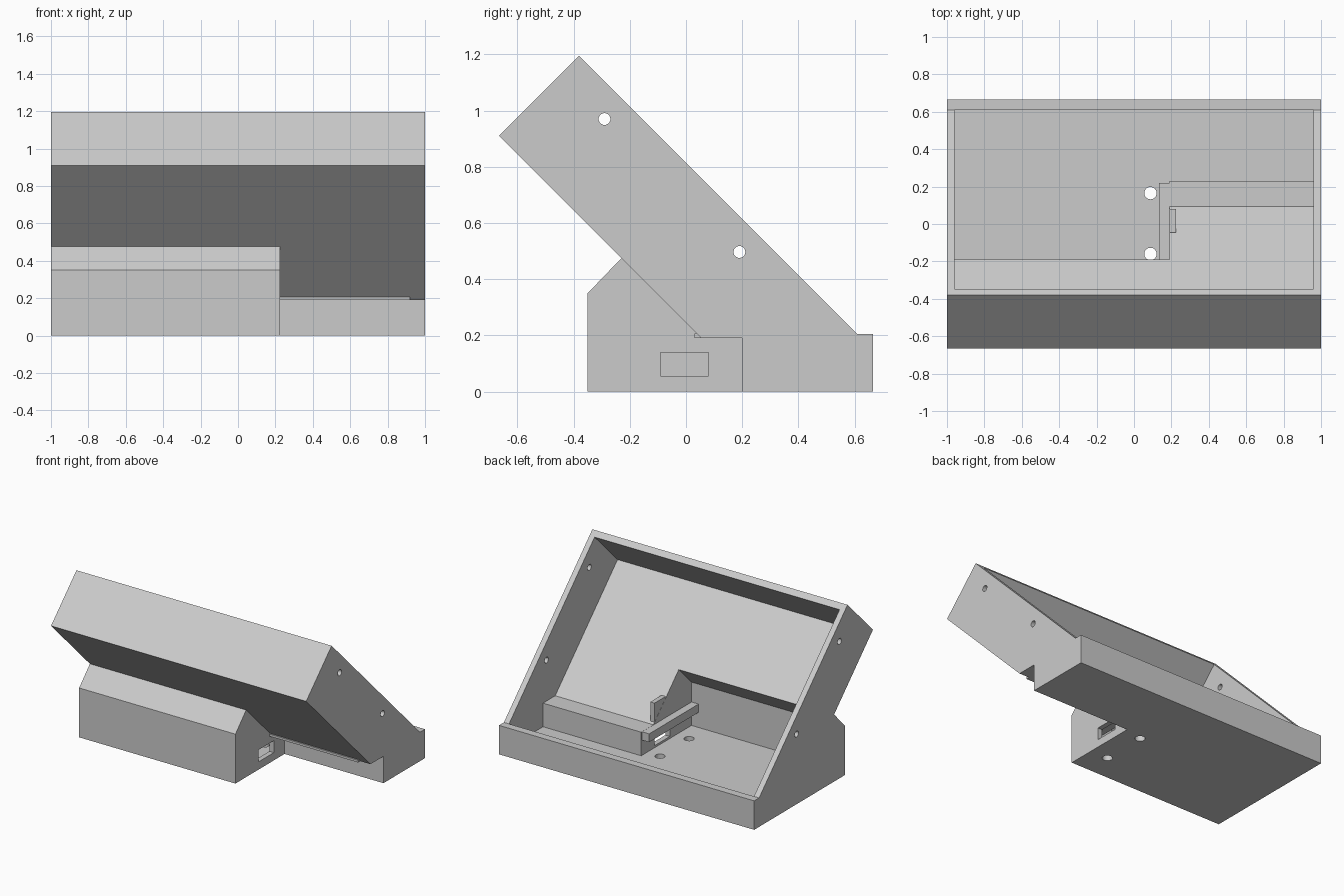
import bpy, bmesh, math

cube = bpy.data.objects.get("Cube")
if cube:
    bpy.data.objects.remove(cube, do_unlink=True)

grey = bpy.data.materials.new("plain_grey")
grey.use_nodes = True
colour = (0.6, 0.6, 0.6, 1)
grey.diffuse_color = colour
grey.node_tree.nodes["Principled BSDF"].inputs["Base Color"].default_value = colour


def prism(name, profile, x0, x1):
    """Extrude a (y, z) side profile from x0 to x1."""
    bm = bmesh.new()
    face = bm.faces.new([bm.verts.new((x0, y, z)) for y, z in profile])
    ext = bmesh.ops.extrude_face_region(bm, geom=[face])
    verts = [v for v in ext["geom"] if isinstance(v, bmesh.types.BMVert)]
    bmesh.ops.translate(bm, verts=verts, vec=(x1 - x0, 0, 0))
    bmesh.ops.recalc_face_normals(bm, faces=bm.faces)
    mesh = bpy.data.meshes.new(name)
    bm.to_mesh(mesh)
    bm.free()
    mesh.materials.append(grey)
    obj = bpy.data.objects.new(name, mesh)
    bpy.context.collection.objects.link(obj)
    return obj


def box(name, x0, x1, y0, y1, z0, z1):
    return prism(name, [(y0, z0), (y1, z0), (y1, z1), (y0, z1)], x0, x1)


def cylinder(name, radius, depth, location, rotation=(0, 0, 0)):
    bpy.ops.mesh.primitive_cylinder_add(vertices=32, radius=radius, depth=depth,
                                        location=location, rotation=rotation)
    obj = bpy.context.object
    obj.name = name
    obj.data.materials.append(grey)
    return obj


def cut(target, cutter):
    """Subtract the cutter, then discard it."""
    mod = target.modifiers.new("cut", "BOOLEAN")
    mod.operation = "DIFFERENCE"
    mod.solver = "EXACT"
    mod.object = cutter
    cutter.hide_render = True
    bpy.context.view_layer.objects.active = target
    bpy.ops.object.modifier_apply(modifier=mod.name)
    bpy.data.objects.remove(cutter, do_unlink=True)


# Tilted tray and base as one solid
housing = prism("housing", [
    (-0.35, 0), (0.665, 0), (0.665, 0.205), (0.61, 0.205), (-0.38, 1.195),
    (-0.665, 0.91), (-0.23, 0.475), (-0.35, 0.35)], -1, 1)

# Step under the tray beside the front box
cut(housing, prism("step_cutter", [
    (0.2, -0.1), (0.2, 0.19), (0.055, 0.19), (-0.345, 0.59), (-0.5, 0.59),
    (-0.5, -0.1)], 0.225, 1.1))

# Tray recess and rear well
cut(housing, prism("tray_cutter", [
    (-0.605, 0.905), (-0.2475, 1.2625), (0.61, 0.405), (0.61, 0.04),
    (0.23, 0.04), (0.23, 0.207), (0.093, 0.207)], -0.96, 0.96))

# Front compartment, open into the tray
cut(housing, prism("compartment_cutter", [
    (-0.19, 0.49), (-0.333, 0.347), (-0.333, 0.04), (0.4, 0.04),
    (0.4, 0.3), (0, 0.49)], -0.96, 0.19))

# Cable slot, side screw holes and floor holes
cut(housing, box("slot_cutter", 0.16, 0.3, -0.09, 0.08, 0.055, 0.14))
for y, z in ((-0.29, 0.97), (0.19, 0.497)):
    cut(housing, cylinder("screw_cutter", 0.021, 2.4, (0, y, z), (0, math.pi / 2, 0)))
for y in (0.165, -0.16):
    cut(housing, cylinder("floor_cutter", 0.033, 0.12, (0.088, y, 0.02)))

# Rail above the slot, post on the tray floor, lip under the tray
box("slot_rail", 0.135, 0.195, -0.335, 0.22, 0.147, 0.206)
box("tray_post", 0.191, 0.224, -0.045, 0.08, 0.2, 0.355)
box("step_lip", 0.22, 0.92, 0.03, 0.09, 0.19, 0.206)
